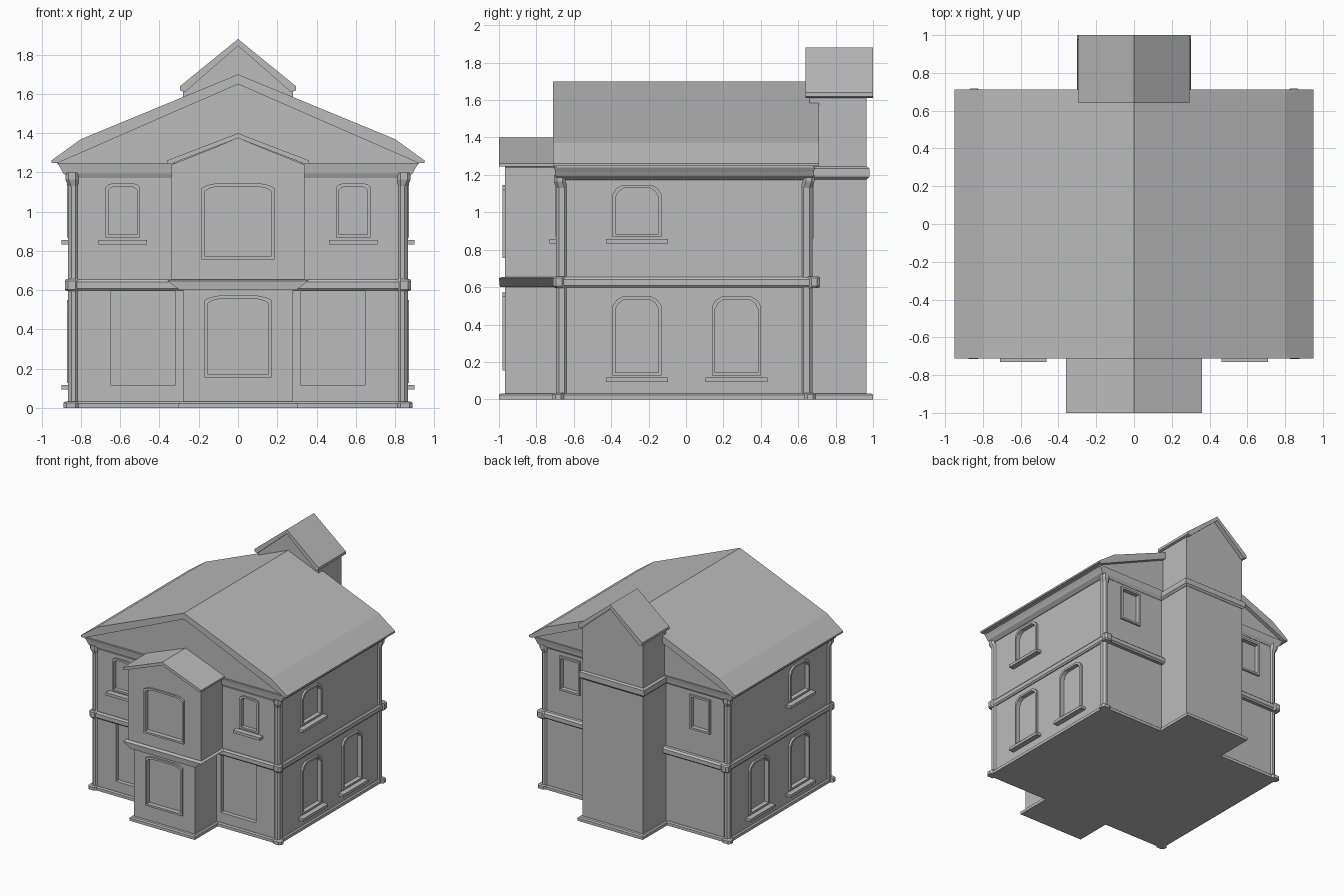
import bpy, bmesh

if "Cube" in bpy.data.objects:
    bpy.data.objects.remove(bpy.data.objects["Cube"])

grey = bpy.data.materials.new("plain_grey")
grey.diffuse_color = (0.5, 0.5, 0.5, 1)
grey.use_nodes = True
grey.node_tree.nodes["Principled BSDF"].inputs["Base Color"].default_value = grey.diffuse_color


def finish(name, bm):
    bmesh.ops.recalc_face_normals(bm, faces=bm.faces)
    me = bpy.data.meshes.new(name)
    bm.to_mesh(me)
    bm.free()
    ob = bpy.data.objects.new(name, me)
    bpy.context.collection.objects.link(ob)
    me.materials.append(grey)
    return ob


def loft(name, rings):
    """Solid through matching closed rings of 3D points."""
    bm = bmesh.new()
    rs = [[bm.verts.new(p) for p in r] for r in rings]
    n = len(rs[0])
    for a, b in zip(rs, rs[1:]):
        for i in range(n):
            j = (i + 1) % n
            bm.faces.new((a[i], a[j], b[j], b[i]))
    bm.faces.new(rs[0])
    bm.faces.new(rs[-1])
    return finish(name, bm)


def block(name, layers):
    """Stack of rectangles (x0, x1, y0, y1, z)."""
    return loft(name, [[(a, c, z), (b, c, z), (b, d, z), (a, d, z)] for a, b, c, d, z in layers])


def prism(name, half, y0, y1):
    """Half profile in x, z (top centre to bottom centre) mirrored and run along y."""
    pts = half + [(-x, z) for x, z in reversed(half) if x > 0]
    return loft(name, [[(x, y, z) for x, z in pts] for y in (y0, y1)])


def outline(c, w, z0, z1, s):
    """Window outline with a faceted arch of rise s."""
    h = w / 2
    if s == 0:
        return [(c - h, z0), (c + h, z0), (c + h, z1), (c - h, z1)]
    right = [(h, z0), (h, z1 - s), (h * .86, z1 - s * .4), (h * .6, z1)]
    return [(c + u, z) for u, z in right] + [(c - u, z) for u, z in reversed(right)]


def place(side, wall, u, d, z):
    return {"front": (u, -wall - d, z), "back": (u, wall + d, z),
            "right": (wall + d, u, z), "left": (-wall - d, u, z)}[side]


cutters = {"main": [], "bay_low": [], "bay_up": []}


def window(body, side, wall, c, w, z0, z1, s, sill=True, f=.016, out=.016, depth=.02):
    """Raised frame around a recess cut in the wall, with optional sill."""
    big = outline(c, w, z0, z1, s)
    small = outline(c, w - 2 * f, z0 + f, z1 - f, s)
    loops = [(big, -.005), (big, out), (small, out), (small, -.005)]
    bm = bmesh.new()
    rs = [[bm.verts.new(place(side, wall, u, d, z)) for u, z in pts] for pts, d in loops]
    n = len(big)
    for k in range(4):
        a, b = rs[k], rs[(k + 1) % 4]
        for i in range(n):
            j = (i + 1) % n
            bm.faces.new((a[i], a[j], b[j], b[i]))
    finish(side + "_window_frame", bm)
    recess(body, side, wall, small, depth)
    if sill:
        h = w / 2 + .035
        loft(side + "_window_sill", [[place(side, wall, u, d, z) for u, z in
             [(c - h, z0 - .035), (c + h, z0 - .035), (c + h, z0 - .012), (c - h, z0 - .012)]]
             for d in (-.005, .045)])


def recess(body, side, wall, pts, depth):
    cutters[body].append(loft("cutter", [[place(side, wall, u, d, z) for u, z in pts]
                                         for d in (-depth, .05)]))


def carve(ob, cuts):
    for c in cuts:
        m = ob.modifiers.new("cut", "BOOLEAN")
        m.operation, m.solver, m.object = "DIFFERENCE", "EXACT", c
    dg = bpy.context.evaluated_depsgraph_get()
    me = bpy.data.meshes.new_from_object(ob.evaluated_get(dg))
    ob.modifiers.clear()
    ob.data = me
    for c in cuts:
        bpy.data.objects.remove(c)


# Walls
WX, WF, WB = .855, .685, .665
main = block("main_walls", [(-WX, WX, -WF, WB, 0), (-WX, WX, -WF, WB, 1.25)])
bay_low = block("lower_bay", [(-.28, .28, -.968, -.6, 0), (-.28, .28, -.968, -.6, .62)])
bay_up = prism("upper_bay", [(0, 1.375), (.338, 1.24), (.338, .64)], -.968, -.6)
prism("tower_walls", [(0, 1.85), (.28, 1.61), (.28, 0)], .66, .965)

# Main roof with broken slope, and gable infill
prism("main_roof", [(0, 1.70), (.80, 1.37), (.95, 1.262), (.95, 1.248), (.92, 1.248), (0, 1.65)], -.712, .712)
prism("gable_walls", [(0, 1.655), (.92, 1.25), (.92, 1.24)], -.69, .68)

# Bay and tower roofs
prism("bay_roof", [(0, 1.40), (.36, 1.262), (.36, 1.246), (.335, 1.246), (0, 1.375)], -1, -.66)
prism("tower_roof", [(0, 1.88), (.295, 1.64), (.295, 1.618), (.27, 1.61), (0, 1.845)], .64, 1)

# Cornice around the house and the tower
block("cornice", [(-.86, .86, -.688, .668, 1.172), (-.89, .89, -.698, .682, 1.195),
                  (-.90, .90, -.70, .684, 1.215), (-.92, .92, -.705, .69, 1.248)])
block("tower_band", [(-.282, .282, .66, .967, 1.175), (-.298, .298, .66, .98, 1.19),
                     (-.298, .298, .66, .98, 1.235), (-.282, .282, .66, .967, 1.245)])

# Belt courses
block("belt_course", [(-.862, .862, -.692, .69, .598), (-.872, .872, -.703, .705, .61),
                      (-.872, .872, -.703, .705, .642), (-.862, .862, -.692, .69, .655)])
block("bay_belt", [(-.295, .295, -.995, -.65, .60), (-.36, .36, -1, -.65, .648),
                   (-.345, .345, -.98, -.65, .655)])

# Plinths
for nm, x, y0, y1 in (("main_plinth", .87, -.70, .68), ("bay_plinth", .302, -1, -.65),
                      ("tower_plinth", .302, .6, 1)):
    block(nm, [(-x, x, y0, y1, 0), (-x, x, y0, y1, .024), (-x + .01, x - .01, y0 + .01, y1 - .01, .032)])


# Chamfered corner posts with flared tops, and corner blocks on plinth and belt
def corner(name, sx, sy, levels):
    rings = []
    for ox, oy, z in levels:
        ix, iy, c = .812, oy - .062, .016
        pts = [(ix, iy), (ox - c, iy), (ox, iy + c), (ox, oy - c), (ox - c, oy), (ix + c, oy), (ix, oy - c)]
        rings.append([(sx * x, sy * y, z) for x, y in pts])
    loft(name, rings)


for sx in (-1, 1):
    for sy, y in ((-1, .695), (1, .675)):
        corner("corner_post", sx, sy, [(.865, y, 0), (.865, y, 1.13), (.88, y + .012, 1.165), (.88, y + .012, 1.2)])
        corner("plinth_block", sx, sy, [(.89, y + .02, 0), (.89, y + .02, .026), (.88, y + .01, .034)])
        yb = y + (.015 if sy < 0 else .042)
        corner("belt_block", sx, sy, [(.875, yb - .008, .595), (.882, yb, .605),
                                      (.882, yb, .648), (.875, yb - .008, .657)])

# Side windows
for side in ("right", "left"):
    window("main", side, WX, -.262, .26, .128, .55, .05)
    window("main", side, WX, .27, .26, .128, .55, .05)
    window("main", side, WX, -.262, .26, .868, 1.147, .05)

# Front and back upper windows, front lower panels
for sx in (-1, 1):
    window("main", "front", WF, sx * .587, .176, .868, 1.145, .02, out=.012)
    window("main", "back", WB, sx * .60, .19, .86, 1.145, 0, sill=False)
    recess("main", "front", WF, outline(sx * .484, .325, .115, .596, 0), .035)

# Bay windows
window("bay_low", "front", .968, 0, .34, .155, .572, .022, sill=False, out=.014, depth=.025)
window("bay_up", "front", .968, 0, .37, .757, 1.145, .025, sill=False, out=.014, depth=.025)

carve(main, cutters["main"])
carve(bay_low, cutters["bay_low"])
carve(bay_up, cutters["bay_up"])
